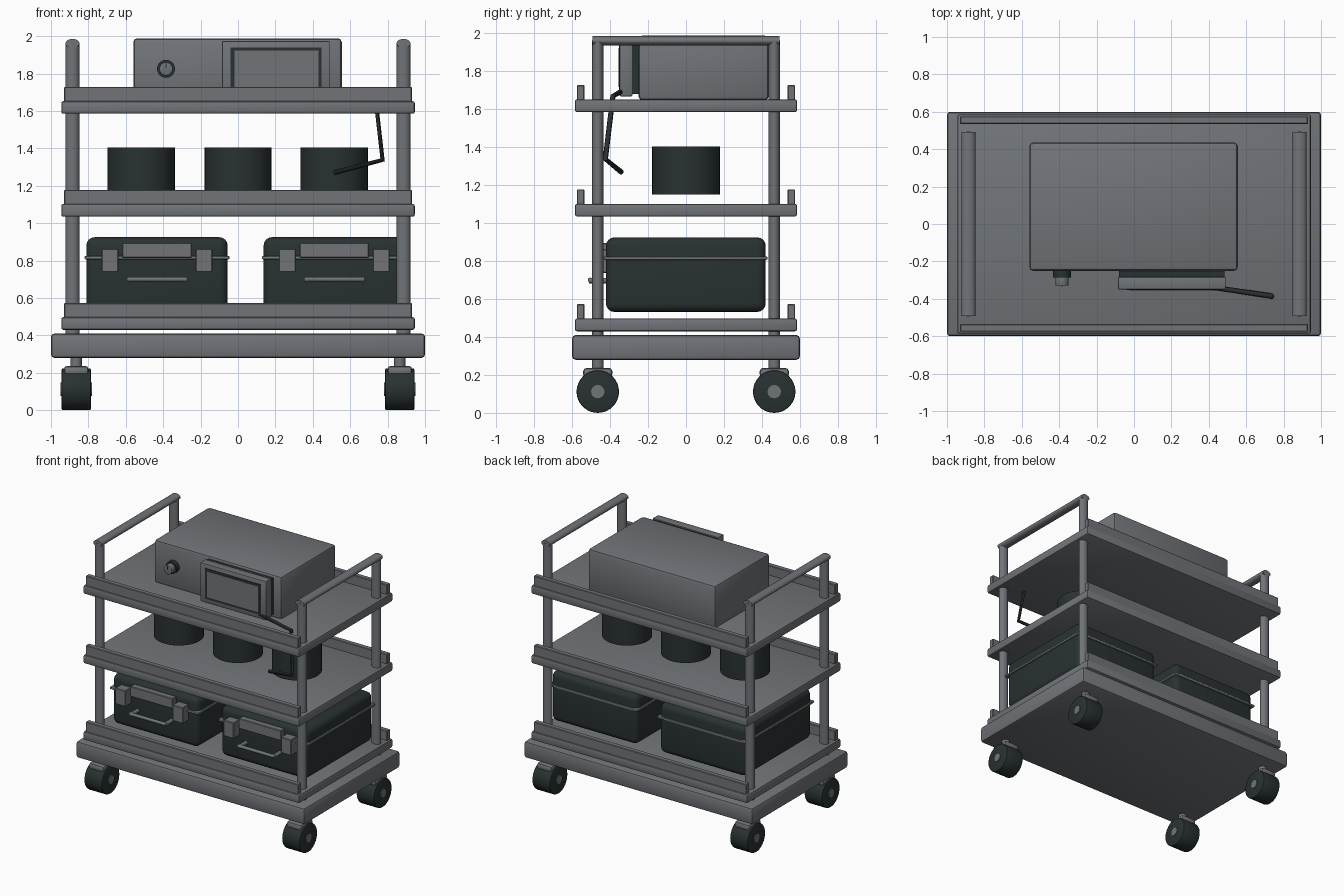
import bpy, math
from mathutils import Vector

if "Cube" in bpy.data.objects:
    bpy.data.objects.remove(bpy.data.objects["Cube"])


def material(name, rgb):
    m = bpy.data.materials.new(name)
    m.diffuse_color = (*rgb, 1)
    m.use_nodes = True
    m.node_tree.nodes["Principled BSDF"].inputs["Base Color"].default_value = m.diffuse_color
    return m


GREY = material("steel grey", (0.165, 0.175, 0.19))
DARK = material("dark green grey", (0.022, 0.031, 0.031))


def finish(ob, name, mat, bevel=0, segments=2):
    ob.name = name
    ob.data.materials.append(mat)
    if bevel:
        b = ob.modifiers.new("bevel", 'BEVEL')
        b.width, b.segments, b.limit_method = bevel, segments, 'ANGLE'
        bpy.context.view_layer.objects.active = ob
        bpy.ops.object.modifier_apply(modifier="bevel")
    bpy.ops.object.shade_smooth_by_angle(angle=math.radians(35))
    return ob


def box(name, x, y, z, mat, bevel=0, segments=2):
    """Box given by its (min, max) range on each axis."""
    bpy.ops.mesh.primitive_cube_add(size=1, location=[(a + b) / 2 for a, b in (x, y, z)])
    ob = bpy.context.object
    ob.scale = [b - a for a, b in (x, y, z)]
    bpy.ops.object.transform_apply(location=False, rotation=False)
    return finish(ob, name, mat, bevel, segments)


def rod(name, start, end, radius, mat, sides=24, bevel=0, squash=1):
    """Cylinder between two points; squash narrows it along its local y."""
    a, b = Vector(start), Vector(end)
    bpy.ops.mesh.primitive_cylinder_add(radius=radius, depth=(b - a).length, vertices=sides,
                                        location=(a + b) / 2)
    ob = bpy.context.object
    ob.scale.y = squash
    ob.rotation_euler = (b - a).to_track_quat('Z', 'Y').to_euler()
    bpy.ops.object.transform_apply(location=False)
    return finish(ob, name, mat, bevel)


def tube(name, points, radius, mat):
    """Bent wire through a few points."""
    cu = bpy.data.curves.new(name, 'CURVE')
    cu.dimensions = '3D'
    cu.bevel_depth, cu.bevel_resolution, cu.use_fill_caps = radius, 3, True
    s = cu.splines.new('POLY')
    s.points.add(len(points) - 1)
    for p, co in zip(s.points, points):
        p.co = (*co, 1)
    ob = bpy.data.objects.new(name, cu)
    bpy.context.collection.objects.link(ob)
    bpy.ops.object.select_all(action='DESELECT')
    ob.select_set(True)
    bpy.context.view_layer.objects.active = ob
    bpy.ops.object.convert(target='MESH')
    return finish(bpy.context.object, name, mat)


# Base slab
box("base", (-1, 1), (-0.6, 0.6), (0.28, 0.41), GREY, 0.018)

# Three shelves with front and back lips
for z in (0.43, 1.035, 1.585):
    box("shelf", (-0.945, 0.945), (-0.585, 0.585), (z, z + 0.067), GREY, 0.01)
    for s in (-1, 1):
        box("shelf_lip", (-0.93, 0.93), sorted((s * 0.535, s * 0.575)),
            (z + 0.06, z + 0.143), GREY, 0.004, 1)

for sx in (-1, 1):
    px = sx * 0.885
    # Push handle bar across the post tops
    rod("handle_bar", (px, -0.492, 1.961), (px, 0.492, 1.961), 0.037, GREY, squash=0.65)
    for sy in (-1, 1):
        py = sy * 0.465
        # Corner post
        rod("post", (px, py, 0.40), (px, py, 1.962), 0.037, GREY, squash=0.8)
        # Caster: stem, fork, wheel and hub
        cx = sx * 0.865
        rod("caster_stem", (cx, py, 0.2), (cx, py, 0.29), 0.03, GREY)
        box("caster_fork", (cx - 0.066, cx + 0.066), (py - 0.077, py + 0.077),
            (0.185, 0.237), GREY, 0.018)
        rod("wheel", (cx - 0.078, py, 0.112), (cx + 0.078, py, 0.112), 0.112, DARK, 32, 0.008)
        rod("wheel_hub", (cx - 0.085, py, 0.112), (cx + 0.085, py, 0.112), 0.035, GREY)

# Machine on the top shelf
box("machine_body", (-0.56, 0.555), (-0.25, 0.435), (1.648, 1.988), GREY, 0.02)
box("screen_mount", (-0.08, 0.485), (-0.285, -0.24), (1.68, 1.965), DARK)
box("screen_housing", (-0.085, 0.49), (-0.35, -0.283), (1.668, 1.974), GREY, 0.006)
box("screen_border", (-0.04, 0.447), (-0.354, -0.349), (1.70, 1.94), DARK)
box("screen_glass", (-0.02, 0.43), (-0.357, -0.353), (1.718, 1.922), GREY)
rod("knob_ring", (-0.385, -0.285, 1.825), (-0.385, -0.24, 1.825), 0.048, DARK)
rod("knob", (-0.385, -0.33, 1.825), (-0.385, -0.28, 1.825), 0.036, GREY, bevel=0.004)
box("knob_mark", (-0.388, -0.382), (-0.333, -0.329), (1.83, 1.855), DARK)

# Bent cable hanging from the screen
tube("cable", [(0.43, -0.34, 1.695), (0.735, -0.385, 1.67), (0.773, -0.425, 1.338),
               (0.515, -0.342, 1.27)], 0.014, DARK)

# Canisters over the middle shelf
for x in (-0.517, 0, 0.515):
    rod("canister", (x, 0, 1.15), (x, 0, 1.405), 0.18, DARK, 32)

# Storage cases on the bottom shelf
for x in (-0.433, 0.515):
    box("case", (x - 0.378, x + 0.378), (-0.422, 0.42), (0.532, 0.925), DARK, 0.045, 4)
    box("case_seam", (x - 0.388, x + 0.388), (-0.434, 0.43), (0.806, 0.825), GREY, 0.008)
    box("case_plate", (x - 0.185, x + 0.185), (-0.465, -0.40), (0.815, 0.895), GREY, 0.004, 1)
    for s in (-1, 1):
        lx = x + s * 0.251
        box("case_latch", (lx - 0.045, lx + 0.045), (-0.495, -0.41), (0.738, 0.863), GREY, 0.004, 1)
        hx = x + s * 0.148
        rod("handle_arm", (hx, -0.51, 0.697), (hx, -0.41, 0.697), 0.015, GREY, 12)
    rod("case_handle", (x - 0.16, -0.505, 0.70), (x + 0.16, -0.505, 0.70), 0.013, GREY, 12)
